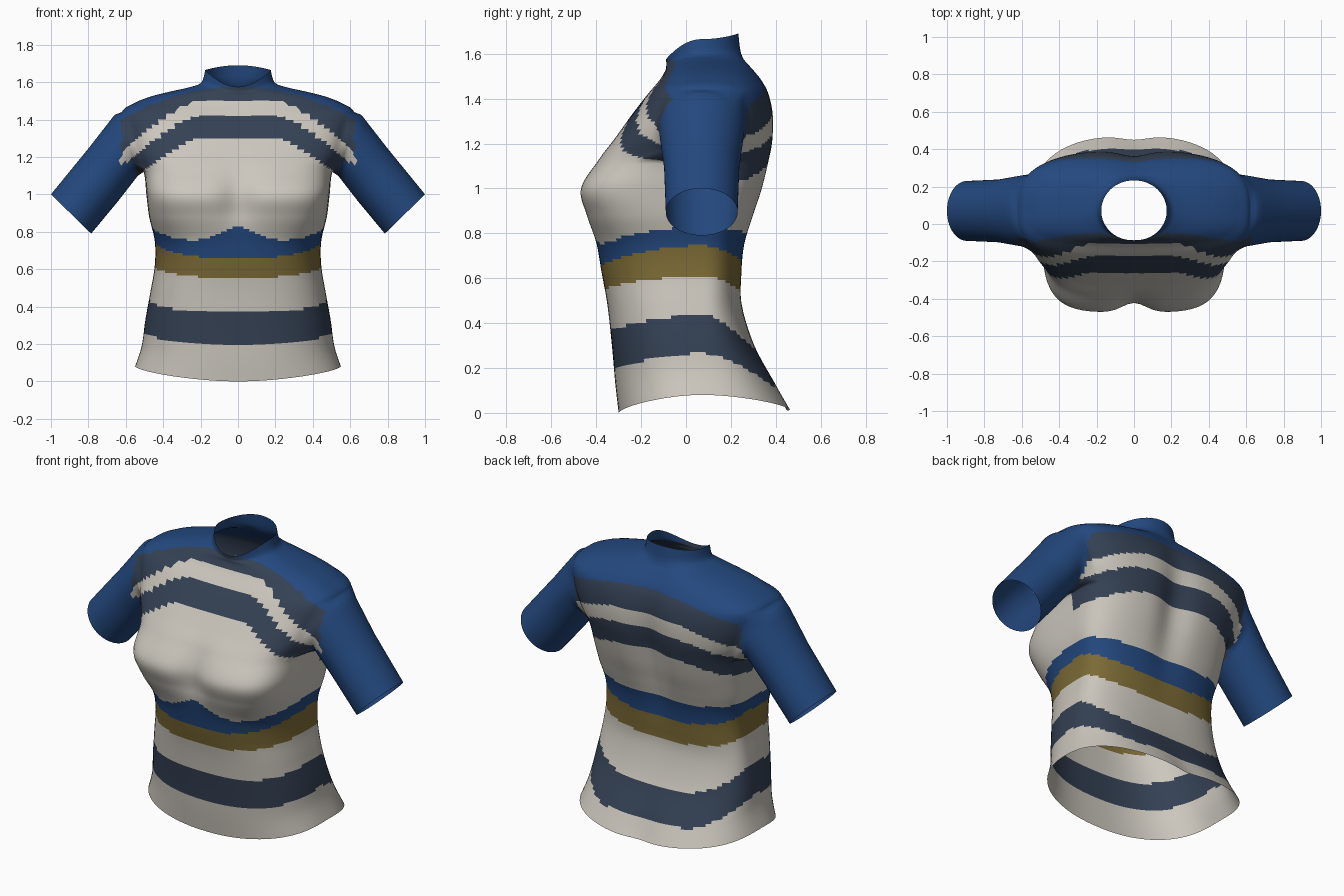
import bpy, bmesh, math
from mathutils import Vector

if "Cube" in bpy.data.objects:
    bpy.data.objects.remove(bpy.data.objects["Cube"])

# Colours (linear)
COLOURS = {"off_white": (0.60, 0.57, 0.51), "slate": (0.034, 0.052, 0.088),
           "royal_blue": (0.017, 0.065, 0.21), "olive_gold": (0.20, 0.145, 0.036)}
WHITE, SLATE, BLUE, OLIVE = range(4)
N, K, YC = 96, 10, 0.07

# Torso rings: z front, z side, z back, half width, y front, y back, squareness front, back
KEYS = [
    (0.00, 0.08, 0.01, 0.55, -0.30, 0.47, 2.6, 2.6),
    (0.13, 0.19, 0.13, 0.515, -0.315, 0.40, 2.6, 2.6),
    (0.30, 0.33, 0.30, 0.495, -0.33, 0.305, 2.7, 2.6),
    (0.48, 0.48, 0.48, 0.468, -0.35, 0.25, 2.8, 2.6),
    (0.62, 0.62, 0.62, 0.445, -0.375, 0.25, 2.8, 2.6),
    (0.75, 0.75, 0.75, 0.445, -0.40, 0.265, 3.0, 2.6),
    (0.88, 0.88, 0.88, 0.475, -0.445, 0.305, 3.8, 2.7),
    (1.00, 1.00, 1.00, 0.49, -0.47, 0.345, 4.4, 2.8),
    (1.13, 1.12, 1.13, 0.505, -0.39, 0.375, 3.8, 3.0),
    (1.22, 1.22, 1.22, 0.56, -0.32, 0.39, 3.4, 3.0),
    (1.33, 1.33, 1.33, 0.605, -0.24, 0.39, 3.2, 3.0),
    (1.42, 1.44, 1.42, 0.62, -0.17, 0.37, 3.2, 3.0),
    (1.48, 1.49, 1.48, 0.55, -0.12, 0.34, 3.0, 2.8),
    (1.51, 1.525, 1.52, 0.46, -0.10, 0.31, 2.8, 2.6),
    (1.53, 1.55, 1.55, 0.36, -0.09, 0.285, 2.6, 2.4),
    (1.545, 1.575, 1.58, 0.25, -0.088, 0.26, 2.3, 2.2),
    (1.555, 1.60, 1.62, 0.195, -0.087, 0.245, 2.0, 2.0),
    (1.575, 1.665, 1.69, 0.175, -0.09, 0.235, 2.0, 2.0),
]
HOLE_LOW, HOLE_TOP, HOLE_HALF = 8 * K, 11 * K, 9

# Sleeve sections: upper edge (x, z), lower edge (x, z), half depth
SLEEVE = [((0.66, 1.425), (0.535, 1.10), 0.19),
          ((0.80, 1.245), (0.64, 0.965), 0.168),
          ((1.00, 1.00), (0.785, 0.79), 0.16)]


def spline(t):
    """Smooth blend through the key rings."""
    i = min(int(t), len(KEYS) - 2)
    u = t - i
    a, b, c, d = (KEYS[max(0, min(len(KEYS) - 1, i + k))] for k in (-1, 0, 1, 2))
    return [0.5 * (2 * q + (r - p) * u + (2 * p - 5 * q + 4 * r - s) * u * u
                   + (3 * q - p - 3 * r + s) * u ** 3) for p, q, r, s in zip(a, b, c, d)]


def bell(v, width):
    return math.exp(-(v / width) ** 2)


def torso_point(ring, i):
    zf, zs, zb, hw, yf, yb, nf, nb = ring
    a = 2 * math.pi * i / N
    c, s = math.cos(a), math.sin(a)
    front = s < 0
    n = nf if front else nb
    r = (abs(c) ** n + abs(s) ** n) ** (-1 / n)
    x = hw * c * r
    y = YC + s * r * ((YC - yf) if front else (yb - YC))
    z = zs + ((zf if front else zb) - zs) * s * s
    if front:    # cleft of the chest
        y += 0.05 * bell(x, 0.09) * bell(z - 0.98, 0.14) * s * s
    else:        # spine groove
        y -= (0.045 * bell(z - 1.1, 0.33) + 0.02 * bell(z, 0.15)) * bell(x, 0.10) * s * s
    return Vector((x, y, z))


def colour(p):
    """Stripe colour from position."""
    x, y, z = abs(p.x), p.y, p.z
    front = y < YC
    limit = 0.625 if front and z > 1.17 else 0.55
    if x > limit:
        return BLUE
    if z > 0.95:
        drop = 0.9 * max(0, x - 0.22) ** 1.3
        if front:
            levels = [1.30, 1.42, 1.50]
            yoke = 1.575 - 0.45 * x * x
        else:
            levels = [1.10, 1.24, 1.33]
            yoke = 1.47 - 0.3 * x * x
            drop *= 0.5
        if z > yoke:
            return BLUE
        return [WHITE, SLATE, WHITE, SLATE][sum(z > l - drop for l in levels)]
    # waist and hem bands: front, side, back heights
    depth = (YC + 0.38) if front else 0.22 + 0.15 * max(0, 1 - z / 0.35)
    w = min(1, abs(y - YC) / depth) ** 2
    bands = [(0.17, 0.265, 0.12), (0.35, 0.435, 0.27), (0.55, 0.61, 0.50),
             (0.66, 0.745, 0.64), (0.75 + 0.08 * bell(x, 0.13), 0.83, 0.80)]
    k = sum(z > s + ((f if front else b) - s) * w for f, s, b in bands)
    return [WHITE, SLATE, WHITE, OLIVE, BLUE, WHITE][k]


bm = bmesh.new()

# Torso and collar as one loft, leaving the armholes open
rows = (len(KEYS) - 1) * K
grid = []
for j in range(rows + 1):
    ring = spline(j / K)
    grid.append([bm.verts.new(torso_point(ring, i)) for i in range(N)])


def in_hole(i, j):
    side = (i + HOLE_HALF) % (N // 2) < 2 * HOLE_HALF
    return side and HOLE_LOW <= j < HOLE_TOP


for j in range(rows):
    for i in range(N):
        if not in_hole(i, j):
            k = (i + 1) % N
            bm.faces.new((grid[j][i], grid[j][k], grid[j + 1][k], grid[j + 1][i]))

# Sleeves grow out of the armhole edges
for sign, mid in ((1, 0), (-1, N // 2)):
    h = HOLE_HALF
    path = [(HOLE_LOW, i) for i in range(-h, h)]
    path += [(j, h) for j in range(HOLE_LOW, HOLE_TOP)]
    path += [(HOLE_TOP, i) for i in range(h, -h, -1)]
    path += [(j, -h) for j in range(HOLE_TOP, HOLE_LOW, -1)]
    edge = [grid[j][(mid + i) % N] for j, i in path]
    angles = [math.atan2((v.co.z - 1.285) / 0.165, (v.co.y - YC) / 0.2) for v in edge]
    previous = edge
    for (ux, uz), (lx, lz), ry in SLEEVE:
        target = []
        for t in angles:
            s = math.sin(t)
            target.append(Vector((sign * ((ux + lx) / 2 + (ux - lx) / 2 * s),
                                  YC + ry * math.cos(t),
                                  (uz + lz) / 2 + (uz - lz) / 2 * s)))
        start = [v.co.copy() for v in previous]
        for step in range(1, 6):
            new = [bm.verts.new(a.lerp(b, step / 5)) for a, b in zip(start, target)]
            for q in range(len(new)):
                r = (q + 1) % len(new)
                bm.faces.new((previous[q], previous[r], new[r], new[q]))
            previous = new

bmesh.ops.recalc_face_normals(bm, faces=bm.faces)
for f in bm.faces:
    f.smooth = True
    f.material_index = colour(f.calc_center_median())

mesh = bpy.data.meshes.new("striped_shirt")
bm.to_mesh(mesh)
bm.free()
for name, rgb in COLOURS.items():
    mat = bpy.data.materials.new(name)
    mat.diffuse_color = (*rgb, 1)
    mat.use_nodes = True
    mat.node_tree.nodes["Principled BSDF"].inputs["Base Color"].default_value = mat.diffuse_color
    mesh.materials.append(mat)
shirt = bpy.data.objects.new("striped_shirt", mesh)
bpy.context.collection.objects.link(shirt)
